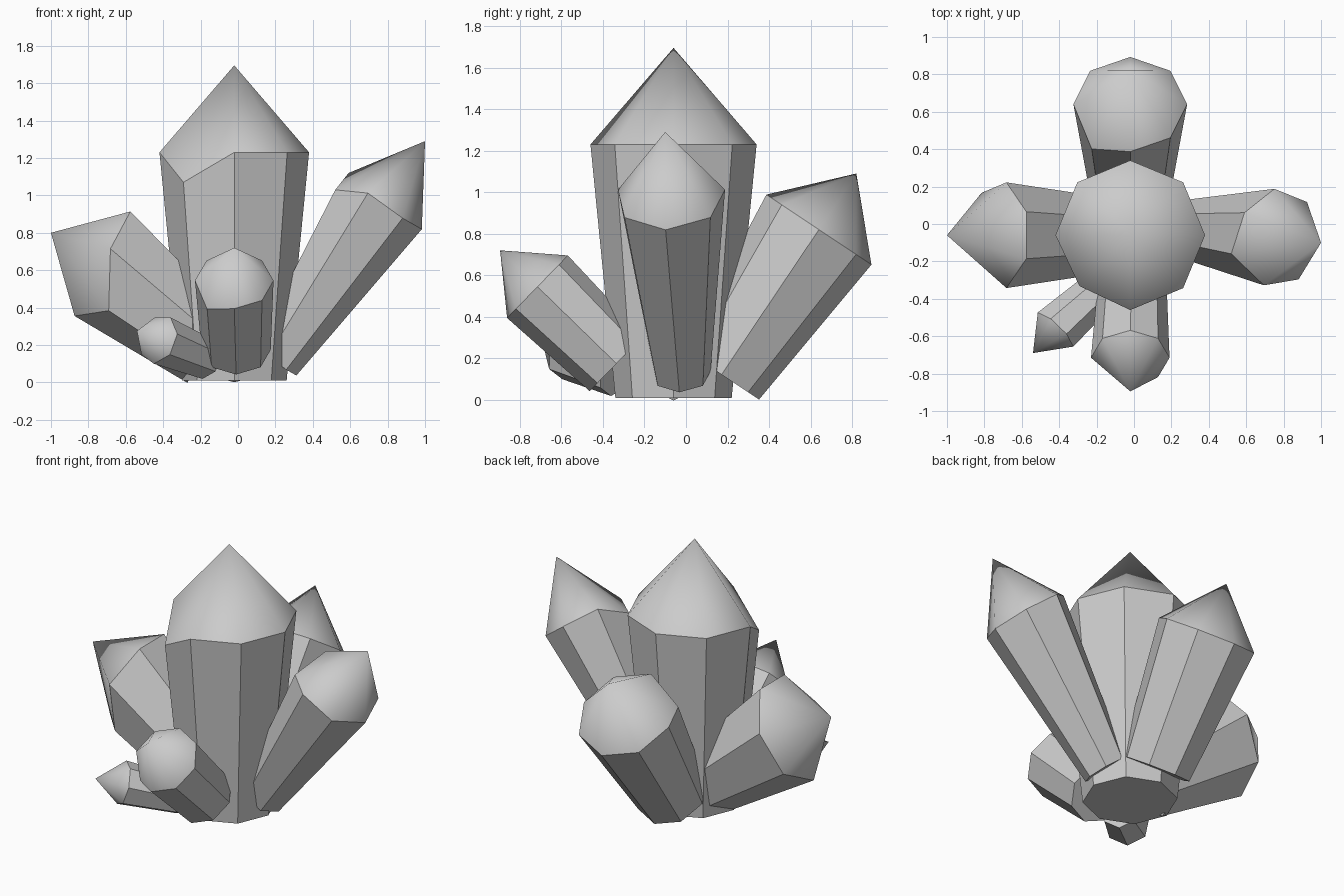
import bpy, bmesh
from math import cos, sin, tau
from mathutils import Vector

if "Cube" in bpy.data.objects:
    bpy.data.objects.remove(bpy.data.objects["Cube"])


def crystal(name, base, shoulder, apex, r0, r1, sides, low=None, drop=0.0, squash=1.0):
    """Tapered prism with a smooth pointed tip; one shoulder corner may sit lower."""
    base, shoulder, apex = Vector(base), Vector(shoulder), Vector(apex)
    n = (apex - shoulder).normalized()
    lean = Vector((n.x, n.y, 0))
    lean = lean.normalized() if lean.length > 0.01 else Vector((1, 0, 0))
    u = (lean - n * lean.dot(n)).normalized()      # downhill direction of the ring
    v = n.cross(u)

    bm = bmesh.new()
    lower, upper = [], []
    for i in range(sides):
        a = tau * i / sides
        d = u * cos(a) + v * sin(a) * squash
        lower.append(bm.verts.new(base + d * r0))
        p = shoulder + d * r1
        if i == low:
            p = p.lerp(base + d * r0, drop / (shoulder - base).length)
        upper.append(bm.verts.new(p))
    tip = bm.verts.new(apex)
    bm.faces.new(lower[::-1])
    for i in range(sides):
        j = (i + 1) % sides
        bm.faces.new((lower[i], lower[j], upper[j], upper[i]))
        bm.faces.new((upper[i], upper[j], tip)).smooth = True
    # Only the tip is smooth, the prism keeps crisp edges
    for e in bm.edges:
        e.smooth = tip in e.verts
    bmesh.ops.recalc_face_normals(bm, faces=bm.faces)
    mesh = bpy.data.meshes.new(name)
    bm.to_mesh(mesh)
    bm.free()
    ob = bpy.data.objects.new(name, mesh)
    bpy.context.collection.objects.link(ob)
    return ob


# Tall upright crystal
crystal("main_crystal", (-0.02, -0.06, 0.01), (-0.02, -0.06, 1.23), (-0.02, -0.06, 1.695),
        0.28, 0.40, 8, 5, 0.16)
# Leaning crystals around it
crystal("right_crystal", (0.20, -0.02, 0.12), (0.77, -0.075, 0.977), (1.0, -0.10, 1.29),
        0.14, 0.266, 7, 4, 0.10)
crystal("left_crystal", (-0.16, -0.06, 0.205), (-0.717, -0.06, 0.649), (-1.0, -0.06, 0.80),
        0.235, 0.333, 7, 1, 0.15, squash=0.87)
crystal("front_crystal", (-0.01, -0.335, 0.175), (-0.02, -0.715, 0.545), (-0.02, -0.895, 0.72),
        0.185, 0.21, 8, 7, 0.07)
crystal("back_crystal", (-0.02, 0.171, 0.122), (-0.02, 0.64, 0.82), (-0.02, 0.82, 1.09),
        0.217, 0.304, 8, 3, 0.12)
# Small low crystal
crystal("small_crystal", (-0.17, -0.34, 0.125), (-0.425, -0.57, 0.23), (-0.54, -0.69, 0.275),
        0.11, 0.135, 7)
